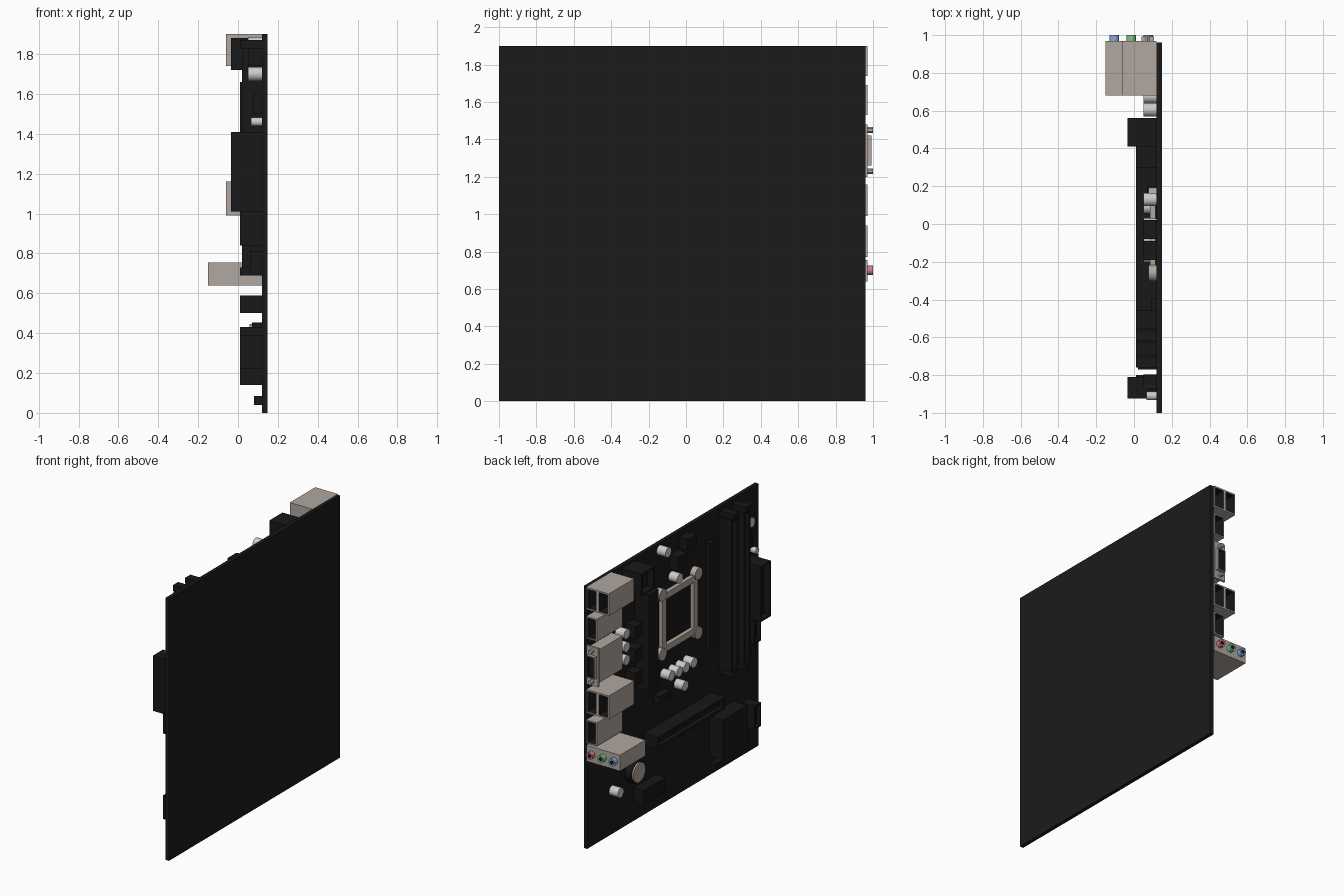
import bpy, bmesh, math
from mathutils import Vector, Matrix

if "Cube" in bpy.data.objects:
    bpy.data.objects.remove(bpy.data.objects["Cube"])

S = 0.12  # x of the board's component side; parts grow toward -x


def mat(name, r, g, b):
    m = bpy.data.materials.new(name)
    m.diffuse_color = (r, g, b, 1)
    m.use_nodes = True
    m.node_tree.nodes["Principled BSDF"].inputs["Base Color"].default_value = m.diffuse_color
    return m


BOARD = mat("board_black", .011, .011, .011)
BLACK = mat("plastic_black", .009, .009, .009)
METAL = mat("warm_metal", .44, .39, .35)
SILVER = mat("silver", .62, .62, .62)
PINK = mat("pink", .65, .2, .25)
GREEN = mat("green", .2, .55, .25)
BLUE = mat("blue", .25, .4, .7)


def finish(name, bm, mats, smooth=False):
    me = bpy.data.meshes.new(name)
    bm.to_mesh(me)
    bm.free()
    for m in mats:
        me.materials.append(m)
    ob = bpy.data.objects.new(name, me)
    bpy.context.collection.objects.link(ob)
    if smooth:
        bpy.ops.object.select_all(action='DESELECT')
        ob.select_set(True)
        bpy.context.view_layer.objects.active = ob
        bpy.ops.object.shade_smooth_by_angle(angle=math.radians(35))
    return ob


def add_box(bm, x, y, z):
    size = Vector((abs(x[1] - x[0]), abs(y[1] - y[0]), abs(z[1] - z[0])))
    mid = Vector((sum(x) / 2, sum(y) / 2, sum(z) / 2))
    bmesh.ops.create_cube(bm, size=1, matrix=Matrix.Translation(mid) @ Matrix.Diagonal((*size, 1)))


def add_cyl(bm, c, r, depth, axis, n=20):
    rot = Matrix.Rotation(math.pi / 2, 4, 'Y' if axis == 'X' else 'X')
    bmesh.ops.create_cone(bm, cap_ends=True, segments=n, radius1=r, radius2=r, depth=depth,
                          matrix=Matrix.Translation(c) @ rot)


def recess(bm, direction, rim, depth):
    """Sink the face looking in the given direction and darken its inside."""
    bm.normal_update()
    d = Vector(direction)
    for f in [f for f in bm.faces if f.normal.dot(d) > .99]:
        bmesh.ops.inset_region(bm, faces=[f], thickness=rim)
        f.material_index = 1
        side = bmesh.ops.extrude_face_region(bm, geom=[f])
        new = [g for g in side['geom'] if isinstance(g, bmesh.types.BMFace)]
        vs = list({v for g in new for v in g.verts})
        bmesh.ops.translate(bm, verts=vs, vec=-d * depth)
        if f.is_valid:
            bm.faces.remove(f)
        for v in vs:
            for g in v.link_faces:
                g.material_index = 1


def block(name, y, z, h, m=BLACK, h0=0, dent=None):
    """Box on the board; dent = (direction, rim, depth)."""
    bm = bmesh.new()
    add_box(bm, (S - h, S - h0), y, z)
    if dent:
        recess(bm, *dent)
    return finish(name, bm, [m, BLACK])


def disc(name, y, z, r, h, m, n=20):
    bm = bmesh.new()
    add_cyl(bm, (S - h / 2, y, z), r, h, 'X', n)
    return finish(name, bm, [m], True)


OUT, BACK = (-1, 0, 0), (0, 1, 0)

# circuit board
block("circuit_board", (-1, .96), (0, 1.9), 0, BOARD, -.027)

# memory slots with groove and end latches
for i, y in enumerate((-.63, -.77)):
    block(f"memory_slot_{i}", (y, y + .08), (.73, 1.83), .1, BLACK, 0, (OUT, .025, .03))
    for j, z in enumerate((.69, 1.83)):
        block(f"memory_latch_{i}_{j}", (y + .01, y + .07), (z, z + .04), .11)

# expansion slot, chipset heatsink
block("expansion_slot", (-.46, .31), (.5, .59), .11, BLACK, 0, (OUT, .03, .03))
block("chipset_heatsink", (-.72, -.44), (.14, .43), .11)

# power connectors and drive connectors
block("main_power_connector", (-.925, -.81), (1.01, 1.41), .155, BLACK, 0, (OUT, .015, .05))
block("processor_power_connector", (.41, .56), (1.72, 1.88), .155, BLACK, 0, (OUT, .015, .05))
for i, z in enumerate((.22, .84)):
    block(f"drive_connector_{i}", (-.876, -.80), (z, z + .17), .11, BLACK, 0, (OUT, .015, .03))

# voltage regulator heatsink, chokes and small chips
block("regulator_heatsink", (.30, .41), (.96, 1.66), .11)
for i, z in enumerate((1.08, 1.25, 1.42)):
    block(f"choke_{i}", (.44, .52), (z - .045, z + .045), .08)
for i, (y, z, h, w, t) in enumerate((
        (-.14, 1.82, .07, .1, .08), (-.03, 1.72, .07, .1, .1), (.14, .80, .05, .12, .05),
        (-.83, 1.785, .07, .06, .09), (-.85, 1.55, .045, .05, .1), (-.85, .75, .06, .06, .12),
        (.30, .19, .08, .25, .1), (-.60, .062, .04, .3, .045))):
    block(f"chip_{i}", (y - w / 2, y + w / 2), (z - t / 2, z + t / 2), h)
block("memory_regulator_strip", (-.46, -.40), (.95, 1.70), .03)

# processor socket
CY, CZ = -.055, 1.325
block("processor_socket", (CY - .15, CY + .15), (CZ - .16, CZ + .16), .012)

# cooler bracket: four bars and round ears
bm = bmesh.new()
xs = (S - .035, S - .005)
a, b, w = .205, .215, .045
for s in (-1, 1):
    y, z = CY + s * (a - .025), CZ + s * (b - .025)
    add_box(bm, xs, (y - w / 2, y + w / 2), (CZ - b, CZ + b))
    add_box(bm, xs, (CY - a, CY + a), (z - w / 2, z + w / 2))
    for t in (-1, 1):
        add_cyl(bm, (S - .021, CY + s * a, CZ + t * b), .043, .042, 'X')
finish("cooler_bracket", bm, [METAL], True)

# capacitors
caps = [(.13, 1.85), (-.005, 1.61), (.605, 1.44), (.605, 1.345), (.605, 1.25), (.09, .94),
        (0, .935), (-.08, .935), (-.168, .937), (-.067, .807), (.675, .316), (-.83, 1.70)]
for i, (y, z) in enumerate(caps):
    disc(f"capacitor_{i}", y, z, .035, .07, SILVER)
disc("small_capacitor", -.91, 1.46, .022, .055, SILVER)

# coin battery in its holder
disc("battery_holder", .45, .375, .078, .05, BLACK, 32)
disc("battery", .45, .375, .07, .062, METAL, 32)

# rear ports: paired stacks and single sockets
PY = (.68, .97)
for i, z in enumerate(((1.74, 1.9), (.99, 1.16))):
    for j in range(2):
        block(f"paired_port_{i}_{j}", PY, z, .09 * (j + 1), METAL, .09 * j, (BACK, .016, .1))
for i, z in enumerate(((1.53, 1.69), (.77, .94))):
    block(f"single_port_{i}", PY, z, .085, METAL, 0, (BACK, .014, .1))

# video port: body, flange, shroud and hex posts
block("video_port_body", (.68, .96), (1.22, 1.46), .085, METAL)
block("video_port_flange", (.955, .97), (1.2, 1.48), .095, METAL)
block("video_port_shroud", (.965, .992), (1.26, 1.42), .08, METAL, .015, (BACK, .01, .02))
for i, z in enumerate((1.23, 1.45)):
    bm = bmesh.new()
    add_cyl(bm, (S - .0475, .98, z), .015, .04, 'Y', 6)
    finish(f"video_port_post_{i}", bm, [METAL])

# audio block with three coloured jacks
block("audio_block", PY, (.64, .755), .27, METAL)
for name, x, m in (("pink", .075, PINK), ("green", -.015, GREEN), ("blue", -.105, BLUE)):
    bm = bmesh.new()
    add_cyl(bm, (x, .98, .70), .026, .04, 'Y')
    recess(bm, BACK, .013, .03)
    finish(f"{name}_audio_jack", bm, [m, BLACK], True)
